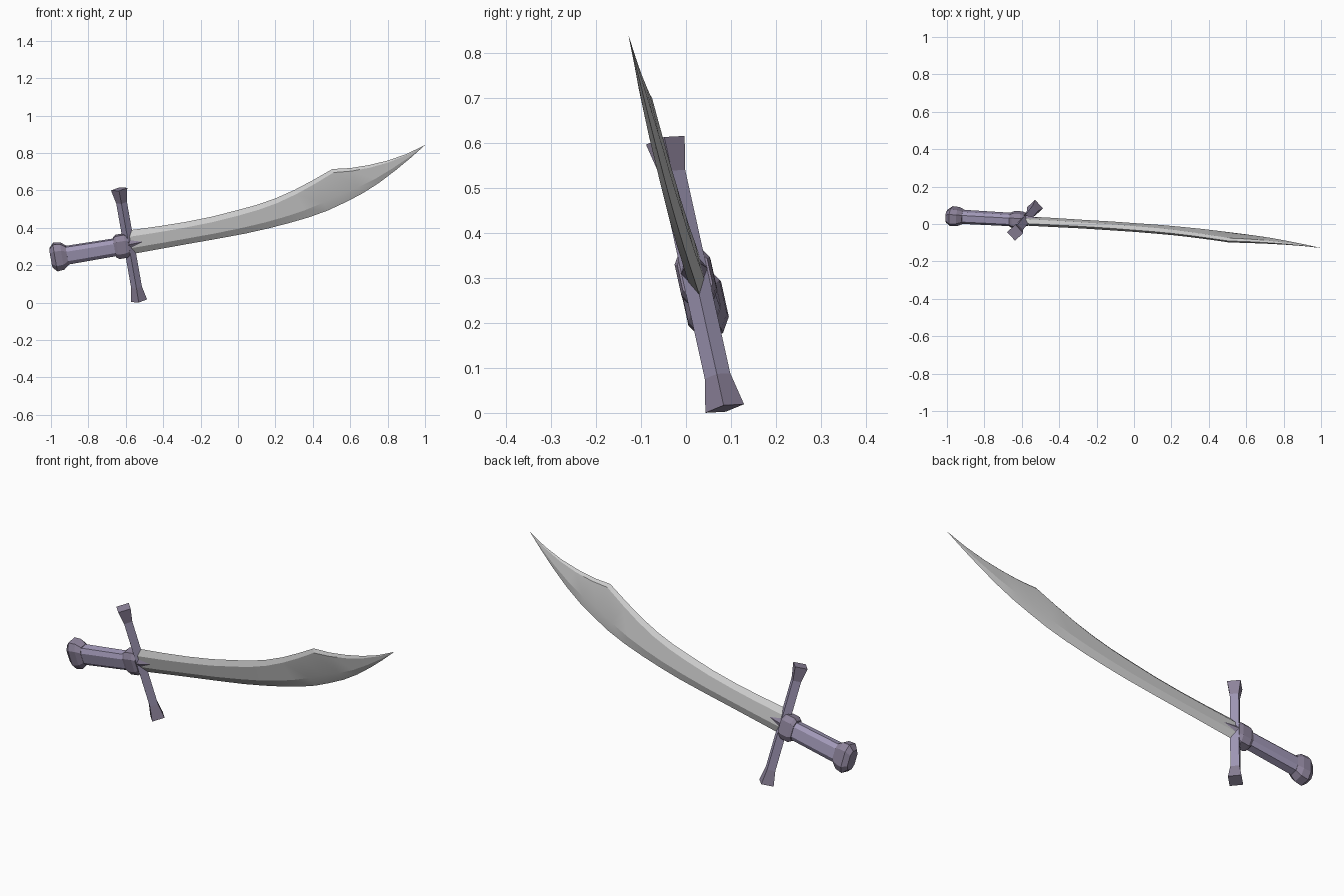
import bpy, bmesh, math
from mathutils import Vector, Matrix

if "Cube" in bpy.data.objects:
    bpy.data.objects.remove(bpy.data.objects["Cube"])

# Sword frame: X along the grip, Y through the blade thickness, Z along the guard
O = Vector((-0.5825, 0.02, 0.308))
KX, KZ, S = -0.018, -0.2246, 0.165
Y = Vector((-KX, 1, -KZ)).normalized()
X = Vector((1, KX + KZ * S, S)).normalized()
Z = X.cross(Y)
M = Matrix.Translation(O) @ Matrix((X, Y, Z)).transposed().to_4x4()


def material(name, rgb):
    m = bpy.data.materials.new(name)
    m.diffuse_color = (*rgb, 1)
    m.use_nodes = True
    m.node_tree.nodes["Principled BSDF"].inputs["Base Color"].default_value = m.diffuse_color
    return m


LIGHT = material("violet_leather", (0.36, 0.32, 0.48))
DARK = material("dark_violet", (0.27, 0.23, 0.33))


def loft(name, rings, mat=None):
    """Skin a list of equal-sized rings and cap both ends."""
    bm = bmesh.new()
    vs = [[bm.verts.new(p) for p in r] for r in rings]
    n = len(vs[0])
    for a, b in zip(vs, vs[1:]):
        for i in range(n):
            j = (i + 1) % n
            bm.faces.new((a[i], a[j], b[j], b[i]))
    bm.faces.new(vs[0][::-1])
    bm.faces.new(vs[-1])
    bmesh.ops.remove_doubles(bm, verts=bm.verts, dist=1e-5)
    bmesh.ops.recalc_face_normals(bm, faces=bm.faces)
    me = bpy.data.meshes.new(name)
    bm.to_mesh(me)
    bm.free()
    ob = bpy.data.objects.new(name, me)
    bpy.context.collection.objects.link(ob)
    if mat:
        me.materials.append(mat)
    return ob


def oct_ring(u, v, n):
    """Chamfered rectangle across the grip axis."""
    c = 0.55
    pts = [(n, c * v), (c * n, v), (-c * n, v), (-n, c * v),
           (-n, -c * v), (-c * n, -v), (c * n, -v), (n, -c * v)]
    return [M @ Vector((u, a, b)) for a, b in pts]


def diamond(v, r):
    """Diamond section across the guard bar."""
    return [M @ Vector((a * r, b * r, v)) for a, b in ((1, 0), (0, 1), (-1, 0), (0, -1))]


# Grip, pommel and collar
loft("grip", [oct_ring(-0.36, 0.048, 0.033), oct_ring(-0.05, 0.045, 0.031)], LIGHT)
loft("pommel", [oct_ring(u, v, n) for u, v, n in (
    (-0.424, 0.05, 0.030), (-0.400, 0.074, 0.046),
    (-0.362, 0.070, 0.044), (-0.335, 0.050, 0.034))], DARK)
loft("collar", [oct_ring(u, v, n) for u, v, n in (
    (-0.078, 0.052, 0.034), (-0.062, 0.063, 0.040),
    (-0.018, 0.063, 0.040), (0.0, 0.052, 0.034))], DARK)

# Cross guard with flared ends
loft("guard_bar", [diamond(-0.235, 0.029), diamond(0.235, 0.029)], LIGHT)
for side, label in ((1, "upper"), (-1, "lower")):
    loft(label + "_guard_end", [diamond(side * 0.235, 0.029), diamond(side * 0.31, 0.044)], DARK)

# Pointed prongs on both faces of the blade
for side, label in ((1, "back"), (-1, "front")):
    rings = [[M @ Vector((u, side * 0.016 + a * 0.014 * k, 0.008 + b * 0.028 * k))
              for a, b in ((1, 0), (0, 1), (-1, 0), (0, -1))]
             for u, k in ((0.0, 1), (0.09, 0))]
    loft(label + "_prong", rings, DARK)

# Curved blade: spine x, spine z, edge x, edge z, spine bevel share, half thickness
stations = [
    (-0.585, 0.386, -0.575, 0.258, 0.24, 0.018),
    (-0.43, 0.407, -0.42, 0.286, 0.23, 0.018),
    (-0.286, 0.430, -0.27, 0.313, 0.22, 0.017),
    (-0.14, 0.459, -0.11, 0.341, 0.21, 0.017),
    (0.0, 0.495, 0.04, 0.369, 0.20, 0.016),
    (0.10, 0.522, 0.16, 0.396, 0.18, 0.016),
    (0.20, 0.557, 0.27, 0.424, 0.16, 0.015),
    (0.30, 0.601, 0.38, 0.456, 0.13, 0.014),
    (0.40, 0.654, 0.48, 0.492, 0.11, 0.013),
    (0.505, 0.714, 0.57, 0.534, 0.09, 0.012),
    (0.60, 0.719, 0.66, 0.580, 0.10, 0.011),
    (0.70, 0.735, 0.75, 0.637, 0.12, 0.009),
    (0.80, 0.759, 0.84, 0.705, 0.15, 0.006),
    (0.90, 0.794, 0.92, 0.771, 0.18, 0.003),
    (1.0, 0.842, 1.0, 0.842, 0.2, 0.0)]


def on_plane(x, z, t):
    dx, dz = x - O.x, z - O.z
    return O + Vector((dx, KX * dx + KZ * dz, dz)) + Y * t


rings = []
for xs, zs, xe, ze, f, t in stations:
    def at(k, off):
        return on_plane(xe + (xs - xe) * k, ze + (zs - ze) * k, off)
    rings.append([at(0, 0), at(0.28, t), at(1 - f, t), at(1, 0), at(1 - f, -t), at(0.28, -t)])
blade = loft("blade", rings)
bpy.context.view_layer.objects.active = blade
blade.select_set(True)
bpy.ops.object.shade_smooth_by_angle(angle=math.radians(14))
